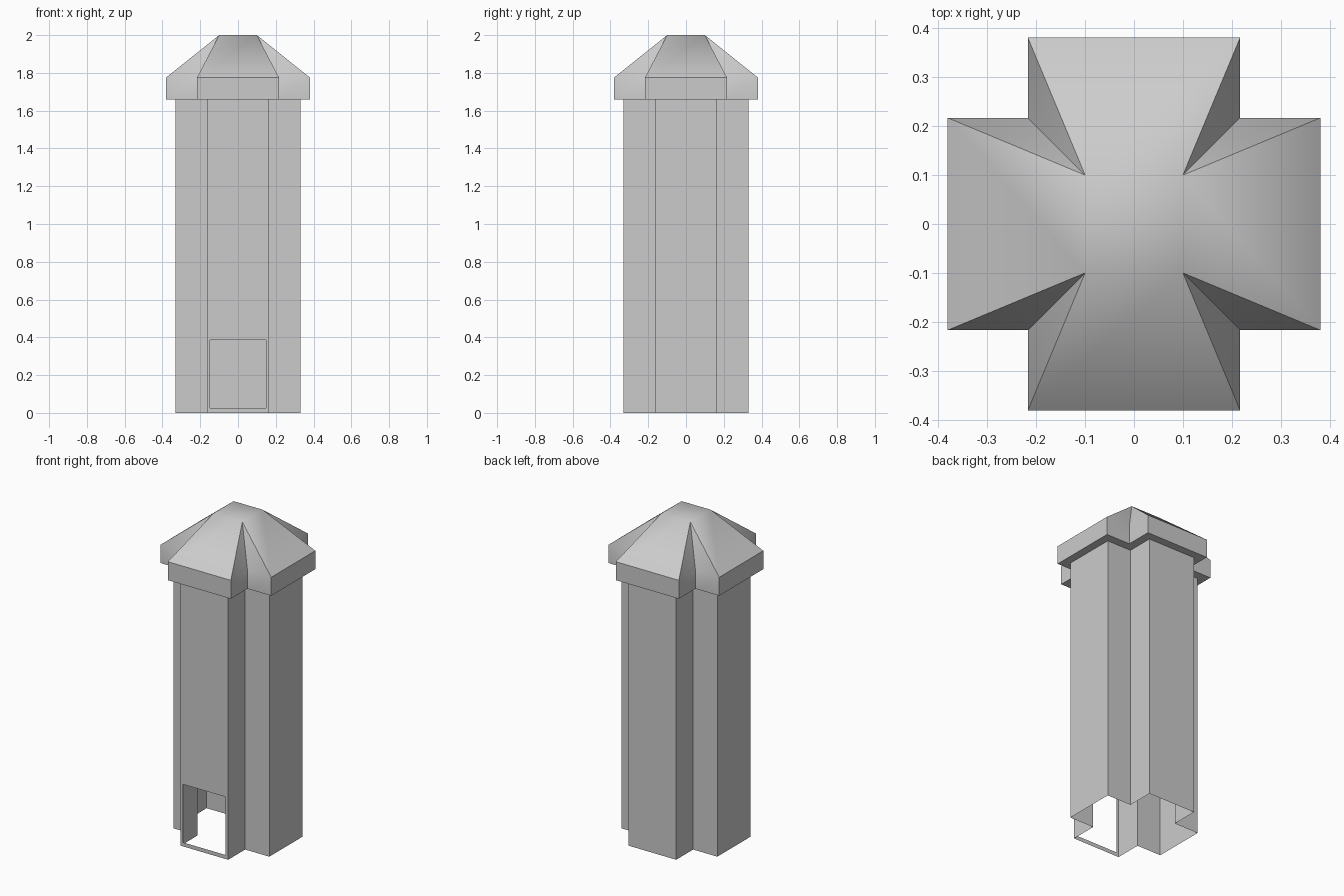
import bpy, bmesh, math

if "Cube" in bpy.data.objects:
    bpy.data.objects.remove(bpy.data.objects["Cube"])


def cross(bm, reach, half, z):
    """Counter-clockwise ring of 12 vertices, starting on the front arm."""
    ring = []
    for k in range(4):
        c, s = round(math.cos(k * math.pi / 2)), round(math.sin(k * math.pi / 2))
        for x, y in ((-half, -reach), (half, -reach), (half, -half)):
            ring.append(bm.verts.new((x * c - y * s, x * s + y * c, z)))
    return ring


def bridge(bm, low, high, skip=()):
    n = len(low)
    for i in range(n):
        if i not in skip:
            j = (i + 1) % n
            bm.faces.new((low[i], low[j], high[j], high[i]))


def finish(bm, name):
    mesh = bpy.data.meshes.new(name)
    bm.to_mesh(mesh)
    bm.free()
    obj = bpy.data.objects.new(name, mesh)
    bpy.context.collection.objects.link(obj)
    return obj


# Cross-shaped shaft, open underneath, with a doorway in the front arm
bm = bmesh.new()
low = cross(bm, 0.331, 0.164, 0)
high = cross(bm, 0.331, 0.164, 1.66)
bridge(bm, low, high, skip=(0,))
frame = [low[0], low[1], high[1], high[0]]
door = [bm.verts.new((x, -0.331, z)) for x, z in
        ((-0.147, 0.025), (0.147, 0.025), (0.147, 0.387), (-0.147, 0.387))]
bridge(bm, frame, door)
finish(bm, "tower_shaft")

# Overhanging roof: soffit, cornice band, sloped arms and small flat top
bm = bmesh.new()
inner = cross(bm, 0.331, 0.164, 1.66)
eave = cross(bm, 0.381, 0.217, 1.66)
band = cross(bm, 0.381, 0.217, 1.775)
bridge(bm, inner, eave)
bridge(bm, eave, band)
top = [bm.verts.new((x, y, 2)) for x, y in
       ((-0.1, -0.1), (0.1, -0.1), (0.1, 0.1), (-0.1, 0.1))]
bm.faces.new(top)
for k in range(4):
    a, b, c, d = (band[(3 * k + i) % 12] for i in range(4))
    t0, t1 = top[k], top[(k + 1) % 4]
    bm.faces.new((a, b, t1, t0))
    bm.faces.new((b, c, t1))
    bm.faces.new((c, d, t1))
roof = finish(bm, "roof")

# Soften only the shallow folds around the flat top
bpy.context.view_layer.objects.active = roof
roof.select_set(True)
bpy.ops.object.shade_smooth_by_angle(angle=math.radians(45))
